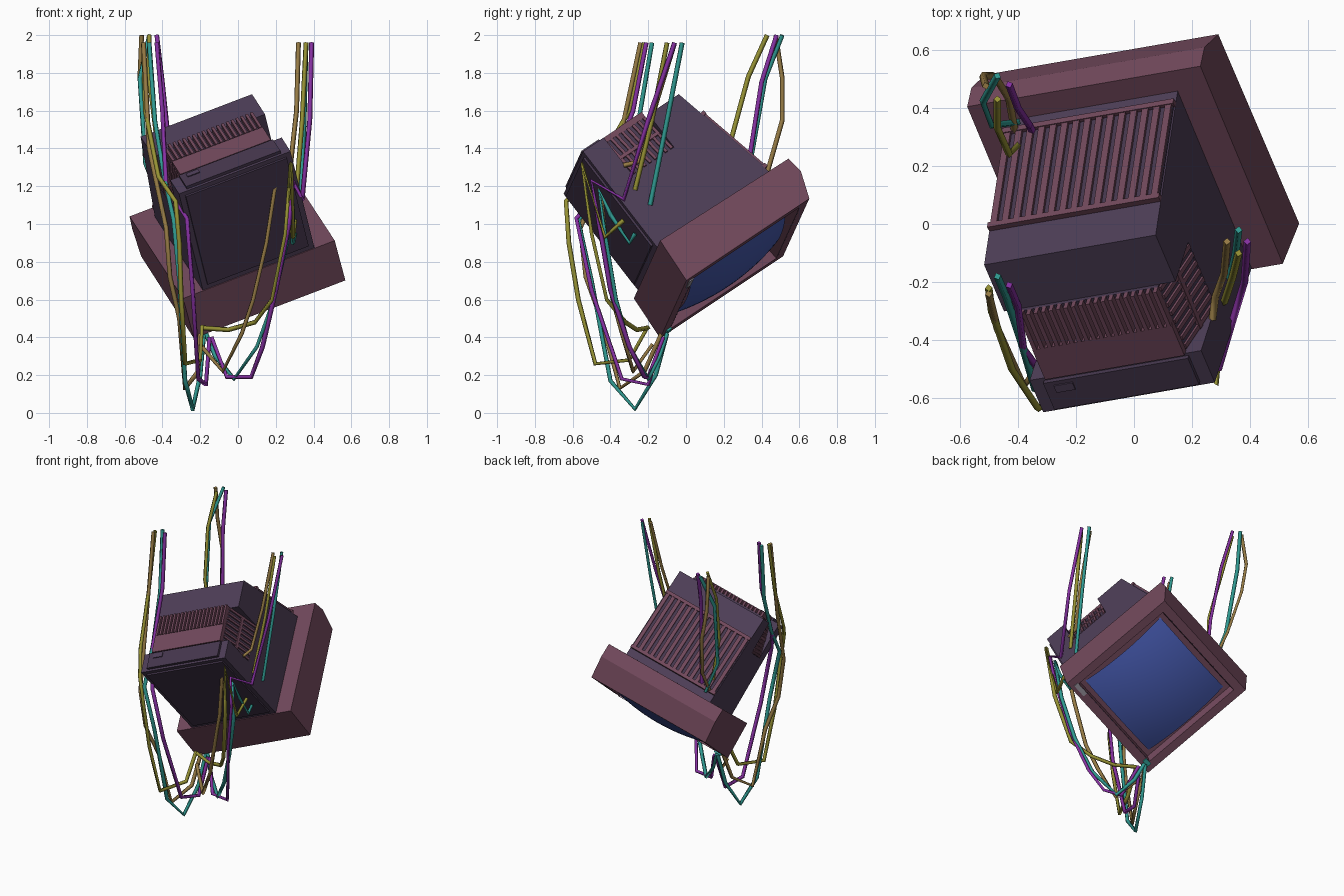
import bpy, bmesh
from mathutils import Matrix, Vector

if "Cube" in bpy.data.objects:
    bpy.data.objects.remove(bpy.data.objects["Cube"])

# Tilted frame of the monitor: x = width, y = toward the screen, z = its own top
U = Vector((-0.336, 0.785, 0.523)).normalized()
R = Vector((0.923, 0.160, 0.352))
R = (R - U * R.dot(U)).normalized()
F = U.cross(R)
M = Matrix((R, F, U)).transposed().to_4x4()
M.translation = (0.028, 0.258, 0.765)

COL = {"maroon": (0.165, 0.065, 0.105), "purple": (0.075, 0.048, 0.095), "dark": (0.06, 0.038, 0.075),
       "blue": (0.06, 0.10, 0.42), "grey": (0.3, 0.28, 0.32), "teal": (0.03, 0.33, 0.29),
       "violet": (0.24, 0.03, 0.36), "olive": (0.31, 0.29, 0.035), "tan": (0.31, 0.2, 0.06)}
MATS = {}
for key, c in COL.items():
    MATS[key] = bpy.data.materials.new(key)
    MATS[key].diffuse_color = (*c, 1)


def finish(name, bm, color, smooth=False):
    bmesh.ops.recalc_face_normals(bm, faces=bm.faces[:])
    me = bpy.data.meshes.new(name)
    for f in bm.faces:
        f.smooth = smooth
    bm.to_mesh(me)
    bm.free()
    me.materials.append(MATS[color])
    ob = bpy.data.objects.new(name, me)
    bpy.context.collection.objects.link(ob)
    ob.matrix_world = M
    return ob


def prism(pts, offset):
    """Closed polygon of 3D points swept by an offset."""
    bm = bmesh.new()
    face = bm.faces.new([bm.verts.new(p) for p in pts])
    ext = bmesh.ops.extrude_face_region(bm, geom=[face], use_keep_orig=True)
    bmesh.ops.translate(bm, vec=offset, verts=[v for v in ext["geom"] if isinstance(v, bmesh.types.BMVert)])
    bmesh.ops.recalc_face_normals(bm, faces=bm.faces[:])
    return bm


def side_prism(profile, half):
    return prism([(-half, y, z) for y, z in profile], (2 * half, 0, 0))


def bars(name, color, items):
    """Boxes in one object: each item is (center, size, rotation matrix)."""
    bm = bmesh.new()
    for c, s, rot in items:
        m = Matrix.Translation(c) @ rot.to_4x4() @ Matrix.Diagonal((*s, 1))
        bmesh.ops.create_cube(bm, size=1, matrix=m)
    return finish(name, bm, color)


I3 = Matrix.Identity(3)

# Bezel with recessed screen opening
bm = side_prism([(0, -.415), (-.258, -.395), (-.242, .46), (-.148, .471), (0, .415)], .435)
front = max(bm.faces, key=lambda f: f.calc_center_median().y)
for thick, depth in ((.08, 0), (.012, -.06)):
    bmesh.ops.inset_region(bm, faces=[front], thickness=thick, depth=depth)
finish("bezel", bm, "maroon")

# Bulging glass
bm = bmesh.new()
bmesh.ops.create_grid(bm, x_segments=14, y_segments=14, size=1)
for v in bm.verts:
    x, z = v.co.x, v.co.y
    v.co = (x * .338, -.055 + .09 * (1 - .5 * x * x - .5 * z * z), z * .318)
finish("screen", bm, "blue", True)

# Bezel details: badge plate, power button, rows of small holes
bars("badge_plate", "grey", [((.34, 0, -.375), (.1, .012, .03), I3)])
bars("power_button", "teal", [((-.37, 0, -.375), (.05, .02, .03), I3)])
bars("bezel_holes", "dark", [((-.33 + .044 * i, 0, s * .36), (.012, .003, .006), I3)
                             for i in range(16) for s in (-1, 1)])

# Tapered housing, notched at the rear for the vents
finish("housing", side_prism([(-.2, -.39), (-.2, .385), (-.885, .234), (-.885, .03), (-.66, .03),
                              (-.66, -.25), (-.915, -.25), (-.915, -.39)], .32), "purple")
bars("bottom_plate", "dark", [((0, -.59, -.392), (.58, .6, .02), I3)])
bars("rear_panel", "dark", [((0, -.915, -.318), (.54, .035, .115), I3)])
bars("rear_socket", "purple", [((-.2, -.934, -.29), (.07, .008, .03), I3)])

# Sloped top vent
slope = Matrix.Rotation(.217, 3, 'X')
top_c = Vector((0, -.515, .32))
nrm, along = slope @ Vector((0, 0, 1)), slope @ Vector((0, 1, 0))
bars("top_vent_base", "dark", [(top_c, (.63, .44, .006), slope)])
items = [(top_c + Vector((-.3 + .6 * i / 14, 0, 0)) + nrm * .005, (.024, .44, .018), slope) for i in range(15)]
items += [(top_c + along * s * .215 + nrm * .006, (.64, .022, .022), slope) for s in (-1, 1)]
bars("top_vent_slats", "maroon", items)

# Rear vent core with chamfered corners
plan = [(-.317, -.655), (.317, -.655), (.255, -.9), (-.255, -.9)]
finish("rear_vent_core", prism([(x, y, -.25) for x, y in plan], (0, 0, .28)), "dark")
bars("rear_vent_band", "maroon", [((0, -.912, -.185), (.52, .03, .13), I3)])
bars("rear_vent_slats", "maroon", [((-.25 + .5 * i / 18, -.913, -.045), (.015, .034, .15), I3) for i in range(19)])
items = []
for s in (-1, 1):
    rot = Matrix.Rotation(s * -.248, 3, 'Z')
    for i in range(8):
        items.append(((s * .287, -.778, -.235 + .036 * i), (.016, .24, .016), rot))
    items.append(((s * .289, -.778, -.11), (.016, .02, .27), rot))
bars("side_vent_slats", "maroon", items)


def cable(name, color, pts):
    cu = bpy.data.curves.new(name, 'CURVE')
    cu.dimensions = '3D'
    cu.bevel_depth = .013
    cu.bevel_resolution = 0
    cu.use_fill_caps = True
    sp = cu.splines.new('POLY')
    sp.points.add(len(pts) - 1)
    for p, co in zip(sp.points, pts):
        p.co = (*co, 1)
    cu.materials.append(MATS[color])
    bpy.context.collection.objects.link(bpy.data.objects.new(name, cu))


# Cables hanging to the top left corner
cable("corner_cable_teal", "teal", [(-.47, .51, 2.0), (-.52, .42, 1.77), (-.49, .34, 1.32), (-.4, .35, 1.1)])
cable("corner_cable_violet", "violet", [(-.43, .48, 2.0), (-.4, .4, 1.75), (-.36, .34, 1.37), (-.35, .32, 1.12)])
cable("corner_cable_tan", "tan", [(-.51, .475, 2.0), (-.52, .51, 1.77), (-.48, .51, 1.55), (-.43, .43, 1.27), (-.41, .32, 1.1)])
cable("corner_cable_olive", "olive", [(-.47, .43, 2.0), (-.47, .33, 1.78), (-.43, .24, 1.45), (-.4, .27, 1.15)])

# Cables hanging past the left rear edge and drooping beneath
cable("left_cable_teal", "teal", [(-.47, -.18, 1.96), (-.44, -.25, 1.55), (-.39, -.4, 1.25), (-.34, -.57, 1.02),
                                  (-.31, -.5, .7), (-.28, -.4, .17), (-.24, -.27, .02), (-.2, -.16, .2), (-.18, -.1, .42)])
cable("left_cable_violet", "violet", [(-.43, -.21, 1.96), (-.4, -.28, 1.6), (-.38, -.43, 1.2), (-.27, -.58, 1.03),
                                      (-.24, -.5, .65), (-.21, -.34, .18), (-.17, -.2, .15), (-.15, -.12, .4)])
cable("left_cable_olive", "olive", [(-.5, -.22, 1.96), (-.49, -.3, 1.6), (-.42, -.5, 1.25), (-.33, -.635, 1.12),
                                    (-.31, -.62, .9), (-.3, -.57, .6), (-.28, -.48, .26), (-.2, -.3, .28), (-.19, -.2, .46)])
cable("left_cable_tan", "tan", [(-.5, -.24, 1.96), (-.47, -.36, 1.4), (-.38, -.56, .98), (-.36, -.53, .72),
                                (-.31, -.45, .5), (-.28, -.35, .13), (-.21, -.22, .22), (-.2, -.13, .42)])

# Cables hanging on the right, some plugged into the side
cable("right_cable_teal", "teal", [(.36, -.02, 1.96), (.35, -.1, 1.55), (.33, -.19, 1.1)])
cable("right_cable_olive", "olive", [(.36, -.1, 1.96), (.34, -.18, 1.55), (.31, -.27, 1.18)])
cable("right_cable_tan", "tan", [(.32, -.06, 1.96), (.31, -.17, 1.6), (.28, -.25, 1.33), (.27, -.33, 1.31)])
cable("right_cable_violet", "violet", [(.39, -.06, 1.96), (.38, -.2, 1.55), (.34, -.33, 1.13), (.29, -.5, 1.23),
                                       (.27, -.46, 1.0), (.2, -.4, .65), (.13, -.3, .35), (.07, -.22, .19),
                                       (-.06, -.2, .19), (-.14, -.12, .4)])

# Loops from the right side down beneath the bezel
cable("loop_teal", "teal", [(.3, -.27, .95), (.29, -.3, .9), (.29, -.4, 1.05), (.28, -.46, 1.18), (.26, -.42, .9), (.19, -.37, .6),
                            (.1, -.3, .35), (-.02, -.2, .18), (-.12, -.14, .3), (-.17, -.1, .42)])
cable("loop_olive", "olive", [(.3, -.33, 1.02), (.29, -.43, .93), (.28, -.55, 1.32), (.25, -.5, .95), (.18, -.42, .6),
                              (.09, -.32, .48), (-.05, -.26, .44), (-.19, -.2, .45)])
cable("loop_tan", "tan", [(.2, -.46, 1.22), (.15, -.42, .9), (.08, -.39, .6), (.02, -.34, .42),
                          (-.08, -.28, .22), (-.2, -.18, .36)])

for m in bpy.data.materials:
    if m.users and not m.is_grease_pencil:
        m.use_nodes = True
        m.node_tree.nodes["Principled BSDF"].inputs["Base Color"].default_value = m.diffuse_color
